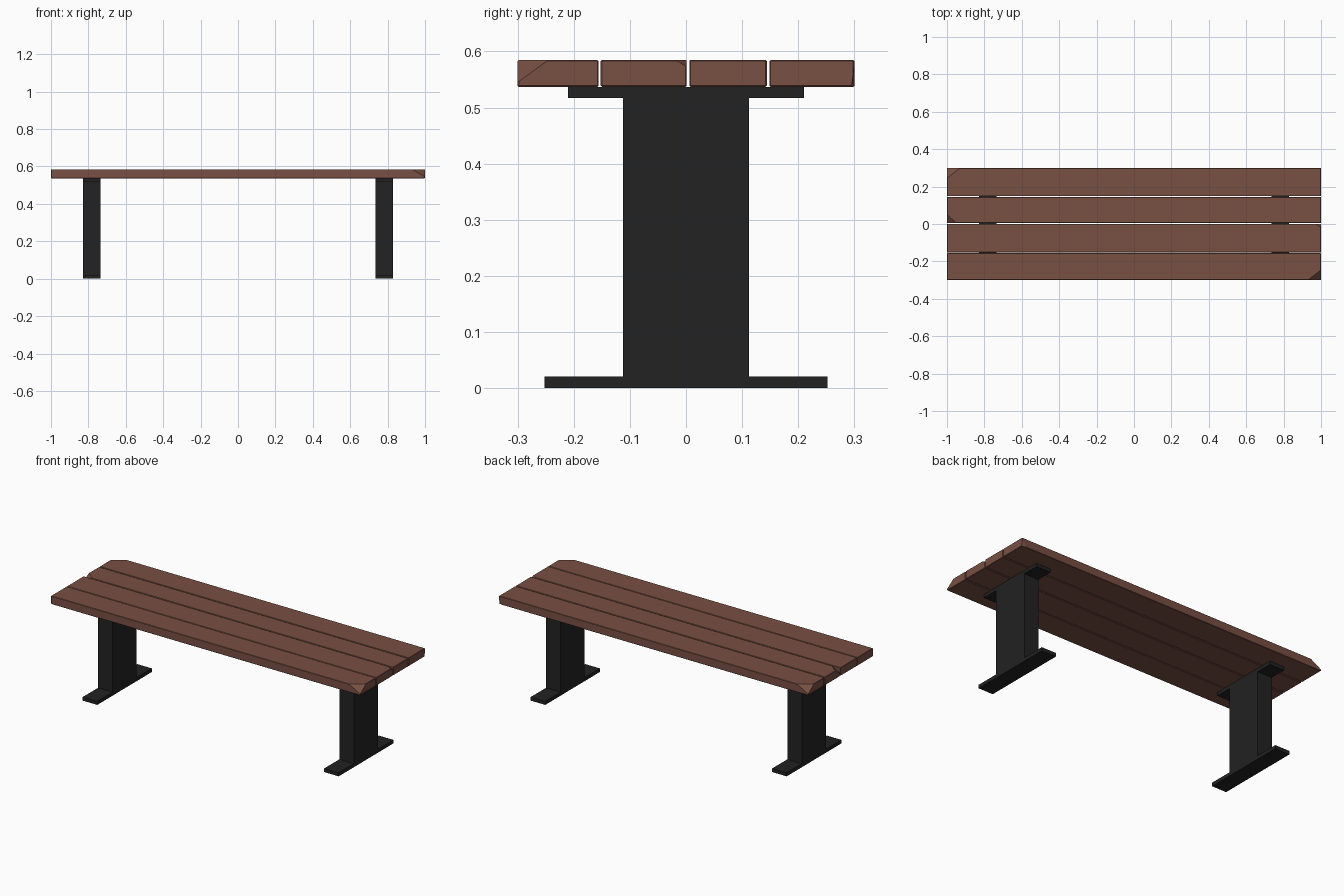
import bpy, bmesh
from mathutils import Vector

if "Cube" in bpy.data.objects:
    bpy.data.objects.remove(bpy.data.objects["Cube"])


def material(name, rgb):
    m = bpy.data.materials.new(name)
    m.diffuse_color = (*rgb, 1)
    m.use_nodes = True
    m.node_tree.nodes["Principled BSDF"].inputs["Base Color"].default_value = m.diffuse_color
    return m


wood = material("brown wood", (0.19, 0.08, 0.056))
metal = material("black metal", (0.016, 0.016, 0.016))


def box(name, lo, hi, mat, bevel=0.0, chips=()):
    """Box between two corners; each chip is (corner signs, cut length per axis)."""
    lo, hi = Vector(lo), Vector(hi)
    bm = bmesh.new()
    bmesh.ops.create_cube(bm, size=1)
    for v in bm.verts:
        v.co = Vector([lo[i] if v.co[i] < 0 else hi[i] for i in range(3)])
    if bevel:
        bmesh.ops.bevel(bm, geom=bm.edges[:], offset=bevel, segments=1, affect='EDGES')
    # broken-off corners
    for signs, cut in chips:
        corner = Vector([hi[i] if signs[i] > 0 else lo[i] for i in range(3)])
        normal = Vector([signs[i] / cut[i] for i in range(3)]).normalized()
        point = corner - Vector((signs[0] * cut[0], 0, 0))
        r = bmesh.ops.bisect_plane(bm, geom=bm.verts[:] + bm.edges[:] + bm.faces[:],
                                   plane_co=point, plane_no=normal, clear_outer=True)
        edges = [e for e in r["geom_cut"] if isinstance(e, bmesh.types.BMEdge)]
        bmesh.ops.holes_fill(bm, edges=edges, sides=0)
    bmesh.ops.recalc_face_normals(bm, faces=bm.faces[:])
    me = bpy.data.meshes.new(name)
    bm.to_mesh(me)
    bm.free()
    me.materials.append(mat)
    ob = bpy.data.objects.new(name, me)
    bpy.context.collection.objects.link(ob)
    return ob


# Seat planks with chipped corners
planks = [
    (-0.300, -0.156, [((1, -1, 1), (0.07, 0.055, 0.04))]),
    (-0.152, 0.001, [((1, 1, 1), (0.03, 0.02, 0.012))]),
    (0.006, 0.144, [((-1, -1, 1), (0.05, 0.045, 0.03))]),
    (0.149, 0.300, [((-1, 1, 1), (0.07, 0.055, 0.04)),
                    ((1, 1, -1), (0.03, 0.005, 0.04))]),
]
for i, (y0, y1, chips) in enumerate(planks):
    box(f"seat_plank_{i + 1}", (-1, y0, 0.537), (1, y1, 0.585), wood, 0.002, chips)

# Legs: foot plate, post and support plate
for side, x in (("left", -0.781), ("right", 0.781)):
    for part, hy, z0, z1 in (("foot", 0.252, 0, 0.021),
                             ("post", 0.112, 0.021, 0.517),
                             ("support", 0.21, 0.517, 0.537)):
        box(f"{side}_leg_{part}", (x - 0.047, -hy, z0), (x + 0.047, hy, z1), metal)
